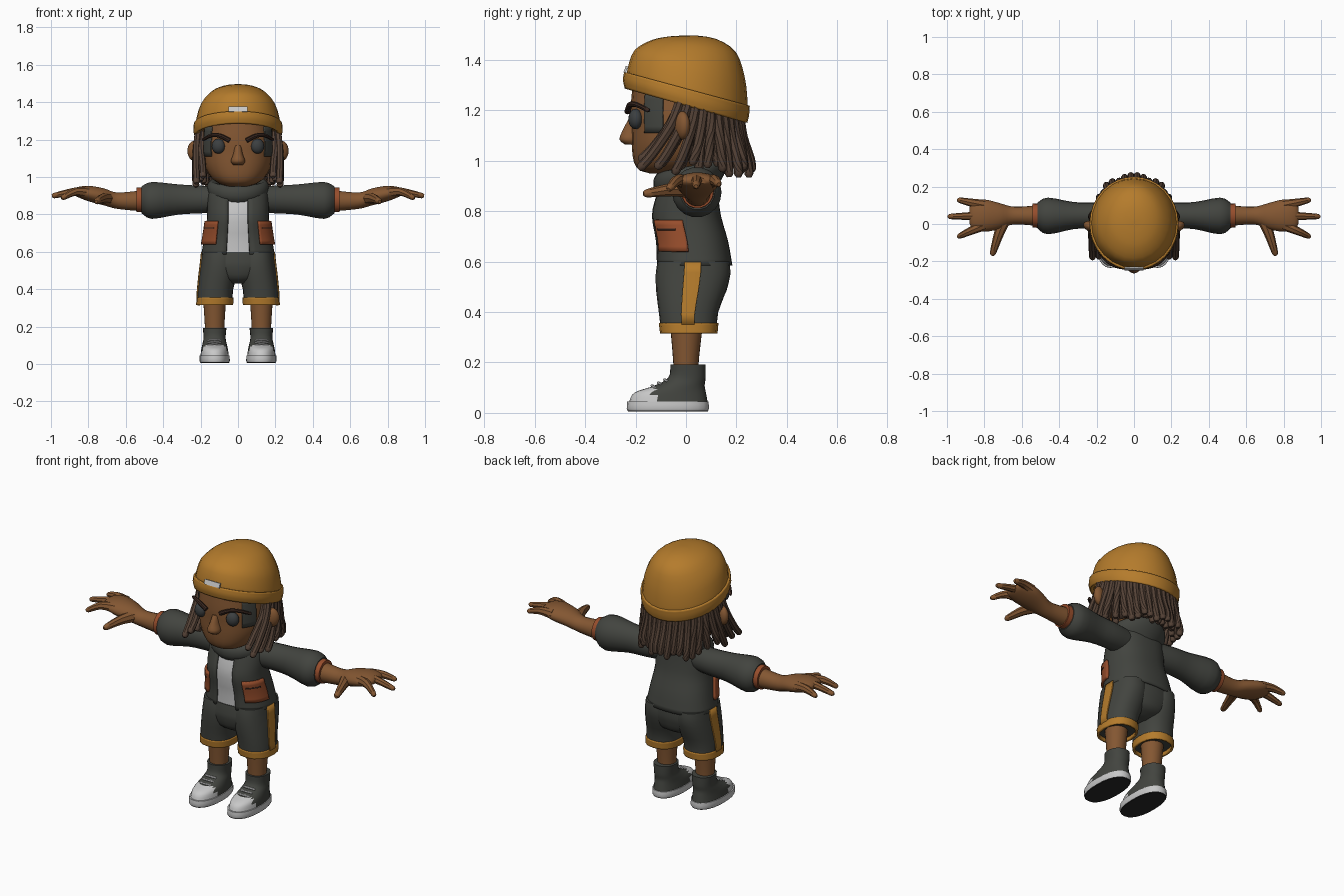
import bpy, bmesh, math, random
from mathutils import Vector, Matrix

random.seed(4)
old = bpy.data.objects.get("Cube")
if old:
    bpy.data.objects.remove(old)


def material(name, *rgb):
    m = bpy.data.materials.new(name)
    m.use_nodes = True
    m.diffuse_color = (*rgb, 1)
    node = m.node_tree.nodes["Principled BSDF"]
    node.inputs["Base Color"].default_value = (*rgb, 1)
    node.inputs["Roughness"].default_value = 0.8
    return m


MUSTARD = material("mustard", 0.46, 0.2, 0.025)
SKIN = material("brown skin", 0.23, 0.095, 0.032)
CHARCOAL = material("charcoal cloth", 0.055, 0.058, 0.05)
RUST = material("rust orange", 0.31, 0.075, 0.025)
WHITE = material("off white", 0.58, 0.58, 0.58)
HAIR = material("hair brown", 0.088, 0.053, 0.036)
BROW = material("dark brow", 0.04, 0.02, 0.014)
EYE = material("eye grey", 0.045, 0.05, 0.052)
SOLE = material("black rubber", 0.02, 0.02, 0.02)
parts = []


def finish(name, bm, mats, mirror=False, thick=0, rule=None):
    """Turn a bmesh into an object, with colours by rule."""
    mats = mats if isinstance(mats, (list, tuple)) else [mats]
    if rule:
        bm.normal_update()
        for f in bm.faces:
            f.material_index = rule(f.calc_center_median(), f.normal)
    me = bpy.data.meshes.new(name)
    bm.to_mesh(me)
    bm.free()
    for m in mats:
        me.materials.append(m)
    ob = bpy.data.objects.new(name, me)
    bpy.context.collection.objects.link(ob)
    if thick:
        mod = ob.modifiers.new("thickness", "SOLIDIFY")
        mod.thickness, mod.offset = thick, -1
    if mirror:
        ob.modifiers.new("mirror", "MIRROR").use_mirror_merge = False
    parts.append(ob)
    return ob


def skin(name, loops, mats, caps=True, closed=True, **kw):
    """Join a stack of point loops with quads."""
    bm = bmesh.new()
    rows = [[bm.verts.new(p) for p in loop] for loop in loops]
    n = len(rows[0])
    for a, b in zip(rows, rows[1:]):
        for j in range(n if closed else n - 1):
            k = (j + 1) % n
            bm.faces.new((a[j], a[k], b[k], b[j]))
    if caps and closed:
        bm.faces.new(rows[0][::-1])
        bm.faces.new(rows[-1])
        bmesh.ops.recalc_face_normals(bm, faces=bm.faces)
    return finish(name, bm, mats, **kw)


def smooth(keys, steps=3):
    """Catmull-Rom resampling of key tuples."""
    out = []
    for i in range(len(keys) - 1):
        a, b, c, d = (keys[min(max(i + o, 0), len(keys) - 1)] for o in (-1, 0, 1, 2))
        for s in range(steps):
            t = s / steps
            out.append(tuple(q + t / 2 * (r - p + t * (2*p - 5*q + 4*r - e + t * (3*(q - r) + e - p)))
                             for p, q, r, e in zip(a, b, c, d)))
    return out + [tuple(keys[-1])]


def ring(key, a0=0, a1=360, n=24, power=2.0, grow=0.0):
    """Horizontal superellipse from (x, y, z, rx, ry, slope)."""
    x, y, z, rx, ry, slope = key
    full = a1 - a0 == 360
    pts = []
    for j in range(n if full else n + 1):
        t = math.radians(a0 + (a1 - a0) * j / n)
        c, s = (math.copysign(abs(v) ** (2 / power), v) for v in (math.cos(t), math.sin(t)))
        dy = (ry + grow) * s
        pts.append(Vector((x + (rx + grow) * c, y + dy, z - slope * dy)))
    return pts


def upright(name, keys, mats, steps=3, power=2.0, **kw):
    return skin(name, [ring(k, power=power) for k in smooth(keys, steps)], mats, **kw)


def at(keys, z):
    """Section of an upright form at a height."""
    for a, b in zip(keys, keys[1:]):
        if a[2] <= z <= b[2]:
            t = (z - a[2]) / (b[2] - a[2])
            return tuple(p + t * (q - p) for p, q in zip(a, b))
    return keys[-1]


def band(name, keys, z0, z1, a0, a1, grow, mat, power=2.0, thick=0.008, **kw):
    """Plate hugging part of an upright form."""
    hs = [z0 + (z1 - z0) * i / 6 for i in range(7)]
    loops = [ring(at(keys, z), a0, a1, 16, power, grow) for z in hs]
    return skin(name, loops, mat, caps=False, closed=a1 - a0 == 360, thick=thick, **kw)


def sideways(name, keys, mat, steps=3, **kw):
    """Form along x from (x, y, z, ry, rz)."""
    loops = [[Vector((x, y + ry * math.cos(t), z + rz * math.sin(t)))
              for t in (math.tau * j / 18 for j in range(18))] for x, y, z, ry, rz in smooth(keys, steps)]
    return skin(name, loops, mat, mirror=True, **kw)


def tube(name, path, r0, r1, mat, n=8, **kw):
    """Round-ended tapered tube along a path."""
    pts = [Vector(p) for p in smooth(path)]
    loops = []
    for i, p in enumerate(pts):
        d = pts[min(i + 1, len(pts) - 1)] - pts[max(i - 1, 0)]
        q = d.to_track_quat("Z", "Y")
        r = r0 + (r1 - r0) * i / (len(pts) - 1)
        spots = [(p, r)]
        if i == len(pts) - 1:
            spots.append((p + d.normalized() * r * 0.7, r * 0.55))
        for c, rad in spots:
            loops.append([c + q @ Vector((rad * math.cos(math.tau * j / n), rad * math.sin(math.tau * j / n), 0))
                          for j in range(n)])
    return skin(name, loops, mat, **kw)


def ball(name, loc, size, mat, spin=0):
    bm = bmesh.new()
    m = Matrix.Translation(loc) @ Matrix.Rotation(spin, 4, "Z") @ Matrix.Diagonal((*size, 1))
    bmesh.ops.create_uvsphere(bm, u_segments=18, v_segments=12, radius=1, matrix=m)
    return finish(name, bm, mat, mirror=True)


# Head, face and ears
head = [(0, -.085, .95, .05, .06, 0), (0, -.07, .965, .1, .118, 0), (0, -.04, 1, .145, .168, 0),
        (0, -.015, 1.06, .178, .2, 0), (0, 0, 1.13, .19, .217, 0), (0, 0, 1.2, .19, .22, 0),
        (0, 0, 1.32, .18, .21, 0)]
upright("head", head, SKIN, power=2.3)
upright("neck", [(0, 0, .88, .08, .08, 0), (0, 0, 1.0, .08, .08, 0)], SKIN, 1)
upright("nose", [(0, -.215, 1.065, .025, .028, 0), (0, -.222, 1.085, .038, .042, 0),
                 (0, -.213, 1.125, .025, .036, 0), (0, -.2, 1.17, .018, .025, 0)], SKIN)
ball("eyes", (.105, -.2, 1.165), (.036, .028, .04), EYE, .25)
tube("eyebrows", [(.045, -.232, 1.195), (.1, -.222, 1.222), (.145, -.195, 1.222), (.185, -.15, 1.2)],
     .013, .009, BROW, mirror=True)
ball("ears", (.228, -.015, 1.14), (.045, .028, .056), SKIN, .4)
band("sideburns", head, 1.11, 1.27, -45, -21, .006, CHARCOAL, 2.3, mirror=True)
band("hair_underlay", head, 1.0, 1.27, 10, 170, .01, HAIR, 2.3)

# Hanging locks, lean forward at the temples and flare out at the nape
for row, count in enumerate((12, 10)):
    for i in range(count):
        t = math.radians(-6 + 92 * i / (count - 1))
        c, s = math.cos(t), math.sin(t)
        r = .212 - .025 * row
        y = r * s
        lean = -.13 * max(0, 1 - s * 1.7) + .02 * s
        z = 1.235 - .27 * y
        low = .985 - .03 * s + random.uniform(-.025, .025)
        out = 1.08 + random.uniform(-.03, .07) - .04 * row
        path = [(r * c, y, z), (r * c * 1.06, y * 1.04 + lean * .25, z * .6 + low * .4),
                (r * c * out, y * out + lean * .7, z * .2 + low * .8),
                (r * c * out * .99, y * out + lean, low)]
        tube(f"hair_locks_{row}_{i}", path, .021, .018, HAIR, mirror=True)

# Beanie with folded brim and patch
upright("beanie_crown", [(0, .005, 1.26, .228, .238, .27), (0, .006, 1.3, .225, .238, .27),
                         (0, .015, 1.385, .2, .218, .25), (0, .033, 1.455, .142, .165, .15),
                         (0, .03, 1.488, .075, .09, .06), (0, .02, 1.497, .01, .01, 0)], MUSTARD)
brim = [(0, 0, 1.218, .232, .243, .28), (0, 0, 1.25, .239, .25, .28), (0, .004, 1.285, .236, .249, .27)]
skin("beanie_brim", [ring(k, n=32) for k in smooth(brim)], MUSTARD, caps=False, thick=.02)
bm = bmesh.new()
bmesh.ops.create_cube(bm, size=1, matrix=Matrix.Translation((0, -.239, 1.362)) @
                      Matrix.Rotation(-.35, 4, "X") @ Matrix.Diagonal((.1, .009, .027, 1)))
finish("beanie_patch", bm, WHITE)

# Open jacket over a shirt
coat = smooth([(0, .032, .585, .197, .152, 0), (0, .022, .68, .18, .145, 0), (0, 0, .78, .166, .139, 0),
               (0, .003, .86, .165, .125, 0), (0, .01, .93, .152, .11, 0), (0, .01, .965, .1, .08, 0)])
skin("jacket_body", [ring(k, -75, 255, 32, 2.4) for k in coat], CHARCOAL, closed=False, thick=.012)
skin("shirt", [ring(at(coat, z), power=2.4, grow=-.011) for z in (.592, .65, .7, .76, .82, .88, .93)], WHITE)
upright("jacket_collar", [(0, .01, .88, .125, .115, -.18), (0, .012, .915, .158, .138, -.2),
                          (0, .018, .955, .164, .146, -.2), (0, .022, .98, .145, .13, -.2),
                          (0, .02, .965, .1, .1, -.2)], CHARCOAL)
band("jacket_pockets", coat, .64, .765, -56, -4, .012, RUST, 2.4, .016, mirror=True)
band("pocket_slits", coat, .724, .731, -50, -16, .014, BROW, 2.4, .006, mirror=True)
sideways("sleeves", [(.08, .03, .88, .07, .07), (.2, .045, .88, .07, .075), (.32, .045, .88, .072, .082),
                     (.46, .043, .875, .098, .1), (.515, .045, .878, .07, .073)], CHARCOAL)
sideways("cuffs", [(.5, .045, .878, .066, .068), (.542, .045, .878, .064, .066)], RUST, 1)

# Arms and hands
sideways("arms", [(.52, .045, .873, .055, .056), (.6, .045, .872, .048, .048), (.66, .045, .876, .05, .044),
                  (.72, .042, .895, .07, .046), (.8, .045, .912, .086, .042), (.86, .045, .92, .074, .026),
                  (.88, .045, .92, .04, .012)], SKIN)
for label, y0, tip in (("rear", .1, (.935, .128, .908)), ("middle", .045, (.985, .04, .9)),
                       ("front", -.005, (.935, -.066, .89))):
    tube(label + "_fingers", [(.8, y0, .915), (.87, (y0 + tip[1]) / 2, .922), tip], .03, .014, SKIN, mirror=True)
tube("thumbs", [(.69, .03, .885), (.725, -.06, .885), (.755, -.158, .87)], .036, .016, SKIN, mirror=True)

# Shorts with side stripes and hems
upright("shorts_hips", [(0, .01, .43, .05, .07, 0), (0, .022, .46, .13, .125, 0), (0, .025, .52, .185, .145, 0),
                        (0, .028, .56, .188, .147, 0), (0, .03, .6, .185, .143, 0)], CHARCOAL, power=2.3)
leg = [(.125, .011, .315, .094, .109, 0), (.12, .01, .4, .094, .118, 0), (.106, .02, .48, .1, .138, 0),
       (.1, .028, .55, .097, .148, 0), (.1, .03, .6, .092, .142, 0)]
upright("shorts_legs", [at(leg, .335)] + leg[1:], CHARCOAL, 2, 2.3, mirror=True)
band("shorts_hems", leg, .315, .356, 0, 360, .005, MUSTARD, 2.3, .012, mirror=True)
band("shorts_stripes", leg, .35, .598, -11, 9, .006, MUSTARD, 2.3, mirror=True)

# Legs and shoes
upright("legs", [(.125, .0, .15, .05, .048, 0), (.125, 0, .22, .053, .052, 0), (.125, .002, .36, .062, .066, 0)],
        SKIN, mirror=True)
upright("shoe_soles", [(.125, -.072, .006, .076, .158, 0), (.125, -.072, .018, .081, .163, 0),
                       (.125, -.072, .046, .08, .161, 0)], [WHITE, SOLE], 2, 2.3, mirror=True,
        rule=lambda c, n: int(n.z < -.5))
upright("shoe_uppers", [(.125, -.07, .042, .076, .156, 0), (.125, -.063, .08, .071, .142, 0),
                        (.125, -.026, .108, .065, .1, 0), (.125, .004, .14, .059, .074, 0),
                        (.125, .008, .192, .063, .07, 0)], [CHARCOAL, WHITE], 4, 2.2, mirror=True,
        rule=lambda c, n: int(c.y < -.125 and c.z < .1))
for i in range(3):
    y, z = -.135 + .025 * i, .108 + .012 * i
    tube(f"shoe_laces_{i}", [(.09, y + .01, z - .006), (.125, y, z), (.16, y + .01, z - .006)],
         .006, .006, WHITE, 6, mirror=True)

# Smooth shading with crisp edges
bpy.ops.object.select_all(action="DESELECT")
for ob in parts:
    ob.select_set(True)
bpy.context.view_layer.objects.active = parts[0]
bpy.ops.object.shade_smooth_by_angle(angle=math.radians(40))
